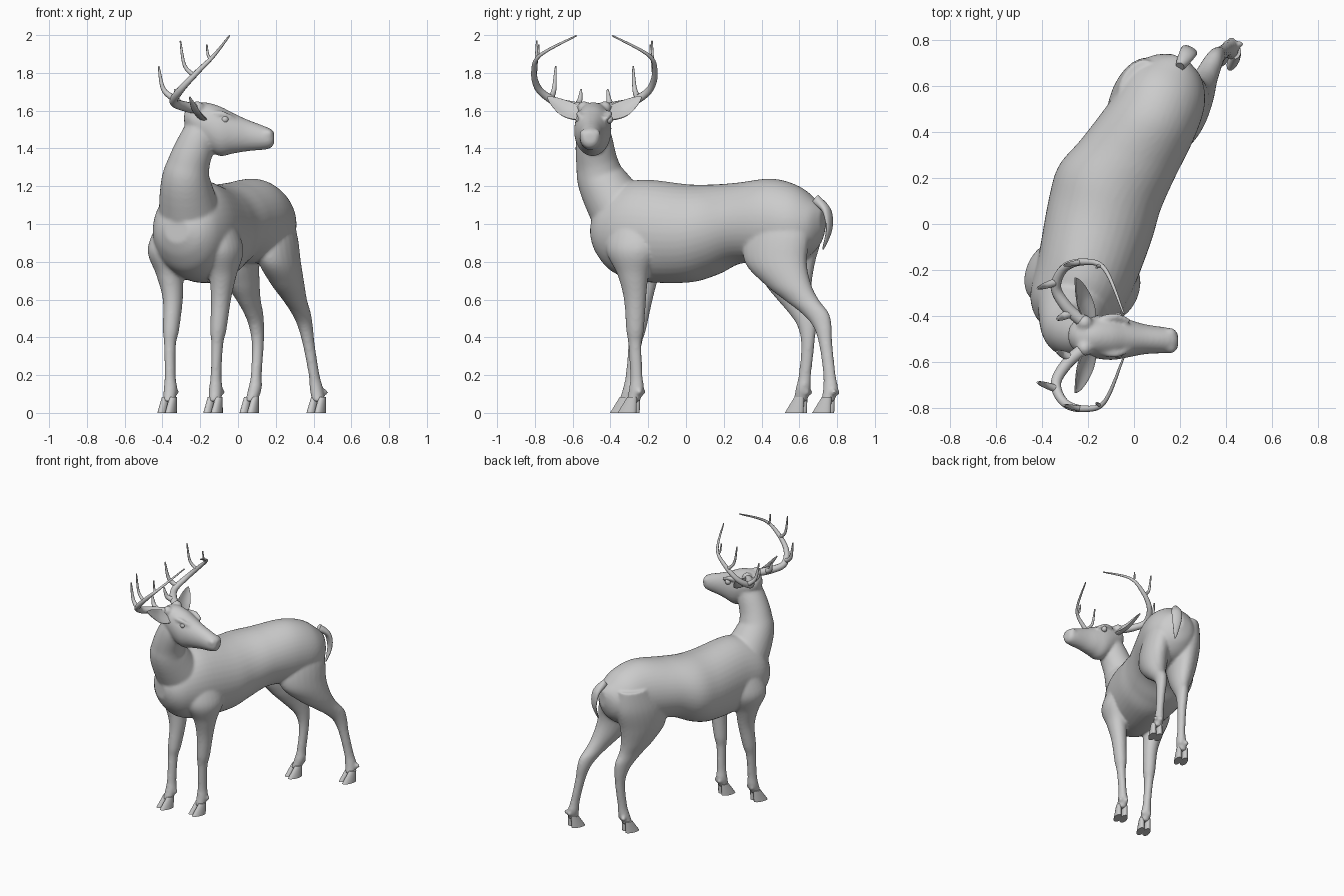
import bpy, bmesh, math
from mathutils import Vector

if "Cube" in bpy.data.objects:
    bpy.data.objects.remove(bpy.data.objects["Cube"])

A = Vector((0.40, 0.917, 0)).normalized()    # body axis, towards the rump
B = Vector((A.y, -A.x, 0))                   # sideways, to the animal's left
X, Y, Z = Vector((1, 0, 0)), Vector((0, 1, 0)), Vector((0, 0, 1))
MID = -0.485                                 # head symmetry plane (y)


def spline(rows, n=6):
    """Catmull-Rom interpolation of rows of numbers."""
    out = []
    for i in range(len(rows) - 1):
        p0, p1 = rows[max(i - 1, 0)], rows[i]
        p2, p3 = rows[i + 1], rows[min(i + 2, len(rows) - 1)]
        for k in range(n):
            t = k / n
            out.append([0.5 * (2 * b + (c - a) * t + (2 * a - 5 * b + 4 * c - d) * t * t
                               + (3 * b - a - 3 * c + d) * t ** 3)
                        for a, b, c, d in zip(p0, p1, p2, p3)])
    out.append(list(rows[-1]))
    return out


def shaped(path, rule, n=4):
    """Smooth path whose half width and depth follow rule(u), u from 0 to 1."""
    pts = spline(path, n)
    return [(*p, *rule(i / (len(pts) - 1))) for i, p in enumerate(pts)]


def taper(r0, r1=.004):
    return lambda u: (r0 + (r1 - r0) * u ** 1.4,) * 2


def leaf(w, d):
    return lambda u: (w * math.sin(math.pi * (.15 + .85 * u)) + .003, d * (1 - u) + .004)


def loft(bm, rows, side=B, axis=None, sides=24, cup=0.0):
    """Tube through rows (x, y, z, half width along side, half depth)."""
    rows = spline(rows)
    pts = [Vector(r[:3]) for r in rows]
    S, rings, faces = side.normalized(), [], []
    for i, r in enumerate(rows):
        T = axis or (pts[min(i + 1, len(pts) - 1)] - pts[max(i - 1, 0)]).normalized()
        S = (S - T * S.dot(T)).normalized()
        N = T.cross(S)
        ring = []
        for k in range(sides):
            a = 2 * math.pi * k / sides
            c, s = math.cos(a), math.sin(a)
            ring.append(bm.verts.new(pts[i] + S * r[3] * c + N * (r[4] * s + cup * r[3] * c * c)))
        rings.append(ring)
    for r0, r1 in zip(rings, rings[1:]):
        for k in range(sides):
            j = (k + 1) % sides
            faces.append(bm.faces.new((r0[k], r0[j], r1[j], r1[k])))
    faces += [bm.faces.new(rings[0][::-1]), bm.faces.new(rings[-1])]
    bmesh.ops.recalc_face_normals(bm, faces=faces)


def ball(bm, loc, r):
    res = bmesh.ops.create_uvsphere(bm, u_segments=16, v_segments=10, radius=r)
    bmesh.ops.translate(bm, verts=res["verts"], vec=loc)


def finish(name, bm):
    me = bpy.data.meshes.new(name)
    bm.to_mesh(me)
    bm.free()
    ob = bpy.data.objects.new(name, me)
    bpy.context.collection.objects.link(ob)
    bpy.ops.object.select_all(action='DESELECT')
    ob.select_set(True)
    bpy.context.view_layer.objects.active = ob
    bpy.ops.object.shade_smooth_by_angle(angle=math.radians(50))
    return ob


def flip(rows):
    return [(r[0], 2 * MID - r[1], *r[2:]) for r in rows]


body = bmesh.new()

# torso: distance along axis, bottom, top, half width; the belly bulges to one side
rows = []
for s, lo, hi, w in [(.745, .96, 1.08, .04), (.70, .87, 1.125, .12), (.60, .80, 1.20, .18),
                     (.45, .79, 1.24, .20), (.25, .79, 1.22, .22), (.10, .73, 1.21, .242),
                     (-.05, .69, 1.21, .242), (-.30, .695, 1.235, .217), (-.45, .74, 1.19, .19),
                     (-.53, .82, 1.10, .14), (-.57, .90, 1.03, .07)]:
    c = A * s - B * (.105 + .055 * math.exp(-((s - .09) / .22) ** 2)) + Z * (lo + hi) / 2
    rows.append((*c, w, (hi - lo) / 2))
loft(body, rows, axis=A, sides=40)

# neck: centre and radius
loft(body, [(x, y, z, r, r) for x, y, z, r in
            [(-.24, -.27, .95, .185), (-.275, -.43, 1.20, .137), (-.26, -.47, 1.32, .112),
             (-.21, -.487, 1.46, .095), (-.19, -.487, 1.58, .06)]], side=X, sides=32)

# head, seen from its side: x, bottom, top, half width
loft(body, [(x, MID - .05 * (x + .285), (a + b) / 2, w, (b - a) / 2) for x, a, b, w in
            [(-.285, 1.53, 1.59, .03), (-.25, 1.48, 1.63, .072), (-.18, 1.41, 1.645, .092),
             (-.10, 1.36, 1.625, .098), (-.03, 1.372, 1.59, .084), (.05, 1.385, 1.553, .065),
             (.165, 1.398, 1.508, .052), (.192, 1.43, 1.485, .028)]], side=Y, axis=X, sides=32)

# brow ridges, nose wings and antler pedicles
for sgn in (-1, 1):
    loft(body, shaped([(-.14, MID + sgn * .07, 1.585), (-.08, MID + sgn * .082, 1.582),
                       (-.02, MID + sgn * .062, 1.555)], taper(.018, .012)), side=Z, sides=12)
    ball(body, (.158, MID - .023 + sgn * .028, 1.475), .029)
    ball(body, (-.215, MID + sgn * .055, 1.615), .036)

# leg thickness by height (z, half width, half depth) and the heights of the path points
shin = [(.36, .031, .036), (.20, .028, .034), (.13, .035, .04), (.06, .032, .036)]
fore = [(1.04, .07, .11), (.87, .095, .14), (.73, .07, .085), (.60, .052, .06), (.44, .042, .048)] + shin
hind = [(1.1, .08, .12), (.95, .105, .18), (.80, .097, .175), (.68, .078, .13), (.60, .057, .098),
        (.53, .045, .078), (.46, .038, .052)] + shin
fore_z = (1.04, .87, .60, .36, .13, .06)
hind_z = (1.1, .80, .60, .50, .36, .13, .06)


def leg(name, heights, girth, path):
    line = spline([(*p, z) for p, z in zip(path, heights)])

    def at(z):
        for p, q in zip(line, line[1:]):
            if q[2] <= z:
                return Vector(p).lerp(Vector(q), (p[2] - z) / (p[2] - q[2]))
        return Vector(line[-1])

    loft(body, [(*at(z).xy, z, w, d) for z, w, d in girth], axis=Z)
    foot = at(heights[-1])
    hoof = bmesh.new()
    for sgn in (-1, 1):
        # dewclaw
        ball(body, foot + A * .045 + B * sgn * .02 + Z * .05, .017)
        # one toe of the cloven hoof
        toe = []
        for k in range(4):
            c = foot + B * sgn * .022 - A * (.01 * k - .004)
            toe.append((c.x, c.y, .084 - .028 * k, .018 + .0024 * k, .027 + .009 * k))
        loft(hoof, toe, axis=Z, sides=16)
    finish(name + "_hoof", hoof)


leg("front_left", fore_z, fore, [(-.11, -.28), (-.075, -.29), (-.09, -.27), (-.11, -.27),
                                 (-.118, -.262), (-.122, -.28)])
leg("front_right", fore_z, fore, [(-.33, -.19), (-.375, -.21), (-.345, -.235), (-.36, -.27),
                                  (-.358, -.295), (-.365, -.32)])
leg("hind_left", hind_z, hind, [(.17, .52), (.22, .475), (.30, .61), (.345, .705), (.375, .74),
                                (.415, .765), (.425, .75)])
leg("hind_right", hind_z, hind, [(.02, .60), (0, .52), (.055, .575), (.09, .63), (.105, .645),
                                 (.09, .62), (.07, .605)])

deer = finish("deer_body", body)
m = deer.modifiers.new("merge", 'REMESH')
m.mode, m.voxel_size, m.use_smooth_shade = 'VOXEL', .009, True
m = deer.modifiers.new("soften", 'SMOOTH')
m.factor, m.iterations = .5, 9

# tail
bm = bmesh.new()
loft(bm, shaped([(.20, .685, 1.13), (.235, .745, 1.07), (.245, .757, .97), (.233, .725, .865)],
                leaf(.034, .024)), sides=16)
finish("tail", bm)

# ears, eyes and antlers, described once and mirrored across the head
ear = shaped([(-.19, -.43, 1.565), (-.23, -.335, 1.60), (-.255, -.235, 1.672)], leaf(.05, .014))
beam = shaped([(-.215, -.43, 1.61), (-.29, -.365, 1.625), (-.34, -.275, 1.65), (-.30, -.19, 1.715),
               (-.21, -.165, 1.81), (-.125, -.20, 1.895), (-.045, -.39, 1.997)], taper(.028))
antler = [beam]
# tines: fraction of the beam where each starts, then its tip
for u, tip in [(.12, (-.335, -.415, 1.715)), (.37, (-.42, -.28, 1.835)),
               (.64, (-.305, -.18, 1.97)), (.80, (-.165, -.19, 1.95))]:
    root = beam[round(u * (len(beam) - 1))]
    a, b = Vector(root[:3]), Vector(tip)
    bend = (a + b) / 2 + Vector((b.x - a.x, b.y - a.y, a.z - b.z)) * .2
    antler.append(shaped([a, bend, b], taper(root[3] * .8)))

for label, fix, cup in (("left", list, -.35), ("right", flip, .35)):
    bm = bmesh.new()
    loft(bm, fix(ear), side=Vector((.65, 0, -.75)), cup=cup)
    finish("ear_" + label, bm)
    bm = bmesh.new()
    ball(bm, fix([(-.07, MID + .078, 1.553)])[0], .021)
    finish("eye_" + label, bm)
    bm = bmesh.new()
    for path in antler:
        loft(bm, fix(path), side=Vector((.3, .1, 1)), sides=12)
    finish("antler_" + label, bm)
